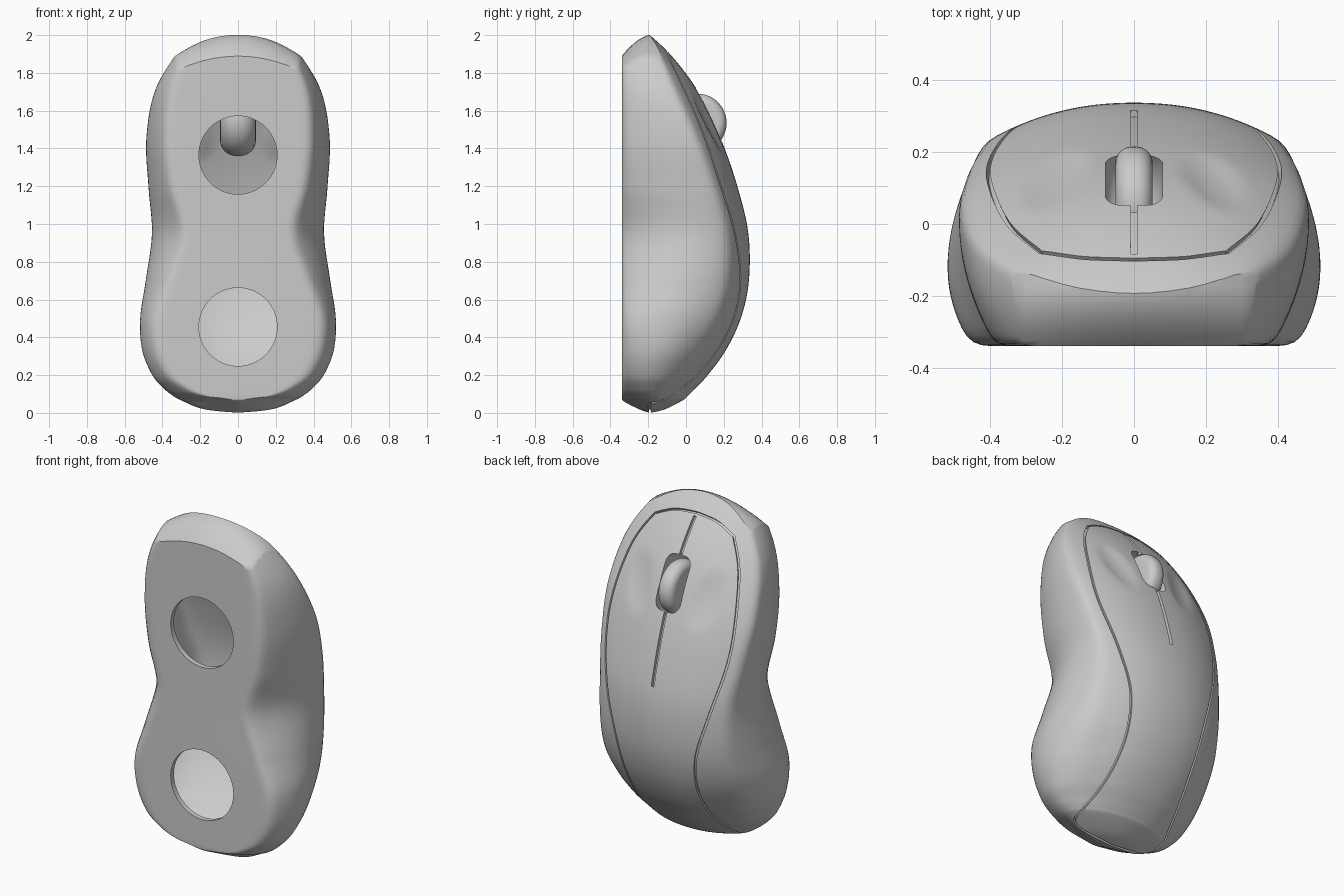
import bpy, bmesh, math
from mathutils import Vector
from mathutils.bvhtree import BVHTree

cube = bpy.data.objects.get("Cube")
if cube:
    bpy.data.objects.remove(cube)

grey = bpy.data.materials.new("plain grey")
grey.use_nodes = True
colour = (.6, .6, .6, 1)
grey.diffuse_color = colour
grey.node_tree.nodes["Principled BSDF"].inputs["Base Color"].default_value = colour

FLOOR = -.34
STEPS = 9
# height, ridge x, ridge y, crown y, widest x, base x, base y
STATIONS = [
    (0, 0, -.19, -.19, 0, 0, -.19),
    (.02, .15, -.17, -.11, .185, 0, -.25),
    (.065, .26, -.1, -.02, .3, .02, -.335),
    (.09, .295, -.08, .01, .345, .18, FLOOR),
    (.13, .33, -.06, .05, .395, .28, FLOOR),
    (.2, .37, -.01, .115, .455, .37, FLOOR),
    (.33, .41, .07, .21, .508, .435, FLOOR),
    (.5, .43, .16, .29, .519, .45, FLOOR),
    (.7, .425, .215, .333, .49, .38, FLOOR),
    (.95, .43, .215, .33, .457, .3, FLOOR),
    (1.2, .465, .15, .272, .475, .36, FLOOR),
    (1.45, .483, .06, .185, .486, .385, FLOOR),
    (1.7, .44, -.05, .065, .442, .36, FLOOR),
    (1.9, .325, -.14, -.085, .327, .27, FLOOR),
    (2.05, .2, -.26, -.25, .2, .12, FLOOR)]


def spline(rows, steps):
    """Smooth run of points through the given rows."""
    out = []
    last = len(rows) - 1
    for i in range(last):
        a, b, c, d = (rows[min(max(k, 0), last)] for k in range(i - 1, i + 3))
        for s in range(steps):
            t = s / steps
            out.append([q + t / 2 * (r - p + t * (2*p - 5*q + 4*r - e + t * (3*(q - r) + e - p)))
                        for p, q, r, e in zip(a, b, c, d)])
    return out + [list(rows[-1])]


def make(name, bm):
    bmesh.ops.recalc_face_normals(bm, faces=bm.faces)
    mesh = bpy.data.meshes.new(name)
    bm.to_mesh(mesh)
    bm.free()
    mesh.materials.append(grey)
    ob = bpy.data.objects.new(name, mesh)
    bpy.context.collection.objects.link(ob)
    return ob


def select(ob):
    bpy.ops.object.select_all(action='DESELECT')
    ob.select_set(True)
    bpy.context.view_layer.objects.active = ob


def cut(ob, cutter):
    select(ob)
    mod = ob.modifiers.new("cut", 'BOOLEAN')
    mod.operation = 'DIFFERENCE'
    mod.solver = 'EXACT'
    mod.object = cutter
    bpy.ops.object.modifier_apply(modifier=mod.name)
    bpy.data.objects.remove(cutter)


def loft(bm, rings, closed=False):
    """Skin a list of equal rings; cap the ends unless closed."""
    rings = [[bm.verts.new(p) for p in ring] for ring in rings]
    n = len(rings[0])
    pairs = list(zip(rings, rings[1:] + rings[:1]))
    for a, b in pairs if closed else pairs[:-1]:
        for i in range(n):
            j = (i + 1) % n
            bm.faces.new((a[i], a[j], b[j], b[i]))
    if not closed:
        bm.faces.new(rings[0])
        bm.faces.new(rings[-1])


def dimple(x, z):
    """Finger hollows on both buttons."""
    dx, dz = abs(x) - .22, z - 1.53
    u, v = dx - .25 * dz, dz + .25 * dx
    return .018 * max(0, 1 - (u / .09) ** 2 - (v / .17) ** 2)


def section(row, inset=0):
    z, xr, yr, yt, wm, wb, yb = row
    xr, wm, wb = (max(0, w - inset) for w in (xr, wm, wb))
    wm = max(wm, xr)
    yr, yt, yb = yr - inset / 2, yt - inset, max(yb, FLOOR) + inset
    # Side bulge that just reaches the widest x
    d = xr - wb
    k = d / 4 + (wm - xr) / 2
    bulge = k + math.sqrt(max(0, k * k - d * d / 16))
    n = 20
    half = [(xr * i / n, yt - (yt - yr) * (i / n) ** 2.2) for i in range(n)]
    for i in range(n + 1):
        t = i / n
        half.append((xr - d * t + 4 * bulge * t * (1 - t), yr + (yb - yr) * t))
    half += [(wb * (1 - .06 * i), yb) for i in range(1, 4)]
    # Soften the ridge and the base edge
    for _ in range(3):
        half[1:-1] = [((a[0] + 2 * b[0] + c[0]) / 4, (a[1] + 2 * b[1] + c[1]) / 4)
                      for a, b, c in zip(half, half[1:], half[2:])]
    half = [(x, y - dimple(x, z) * (i < n)) for i, (x, y) in enumerate(half)]
    zz = .94 + (z - .94) * (1 - 2 * inset)
    return [(x, y, zz) for x, y in half + [(-x, y) for x, y in reversed(half[1:])]]


def shell(name, rows, inset=0):
    bm = bmesh.new()
    loft(bm, [section(r, inset) for r in rows])
    bmesh.ops.remove_doubles(bm, verts=bm.verts, dist=.0004)
    return make(name, bm)


def disc(name, radius, half, rounding, y, z):
    """Upright wheel with rounded rims."""
    bpy.ops.mesh.primitive_cylinder_add(vertices=64, radius=radius, depth=2 * half,
                                        location=(0, y, z), rotation=(0, math.pi / 2, 0))
    ob = bpy.context.object
    ob.name = name
    ob.data.materials.append(grey)
    bevel = ob.modifiers.new("round", 'BEVEL')
    bevel.width = rounding
    bevel.segments = 6
    bpy.ops.object.modifier_apply(modifier=bevel.name)
    return ob


def groove(name, points, half, closed):
    """Square channel that follows the skin."""
    path = []
    for p in points:
        p, n = tree.find_nearest(Vector(p))[:2]
        if not path or (p - path[-1][0]).length > .012:
            path.append((p, n))
    if closed and (path[0][0] - path[-1][0]).length < .012:
        path.pop()
    rings = []
    count = len(path)
    for i, (p, n) in enumerate(path):
        a, b = (i - 1, (i + 1) % count) if closed else (max(i - 1, 0), min(i + 1, count - 1))
        side = (path[b][0] - path[a][0]).cross(n).normalized() * half
        rings.append([p + side + n * .02, p - side + n * .02, p - side - n * .018, p + side - n * .018])
    bm = bmesh.new()
    loft(bm, rings, closed)
    return make(name, bm)


# Body skin with the slanted nose cut off
rows = spline(STATIONS, STEPS)
body = shell("mouse_body", rows)


def nose(x, y):
    t = max(-.06, -.2 - y)
    return 2 - .3 * t - 3.5 * t * t - (1 - 2 * t) * x * x


bm = bmesh.new()
loft(bm, [[(x / 20, y, nose(x / 20, y)) for x in range(-14, 15)] + [(.7, y, 2.5), (-.7, y, 2.5)]
          for y in [-.45 + .025 * j for j in range(37)]])
cut(body, make("nose_cutter", bm))

bm = bmesh.new()
bm.from_mesh(body.data)
tree = BVHTree.FromBMesh(bm)
bm.free()

# Panel seam, button slit
corner = (.26, -.08, 1.85)
seam = [(0, -.1, 1.915), (.14, -.095, 1.9), corner, corner, (.35, 0, 1.69), (.4, .11, 1.42),
        (.395, .18, 1.2), (.335, .265, .92), (.265, .285, .67), (.245, .25, .45),
        (.25, .15, .27), (.265, .02, .15), (.28, -.1, .085), (.26, -.19, .045),
        (.13, -.19, .01), (0, -.19, 0)]
right = spline(seam, 6)
loop = right + [(-x, y, z) for x, y, z in reversed(right[1:-1])]
cut_seam = groove("seam_cutter", loop, .006, True)
crown = [(0, r[3], r[0]) for r in rows if 1.01 < r[0] < 1.915]
cut_slit = groove("slit_cutter", crown, .009, False)

# Hollow inside, leaving a pocket around the wheel
cavity = shell("cavity_cutter", rows[:-STEPS], .03)
cut(cavity, disc("pocket_cutter", .195, .095, .085, .055, 1.555))
cut(body, cavity)
cut(body, cut_seam)
cut(body, cut_slit)
cut(body, disc("well_cutter", .175, .08, .05, .055, 1.545))

# Round openings in the base
for z in (.455, 1.365):
    bpy.ops.mesh.primitive_cylinder_add(vertices=64, radius=.207, depth=.25,
                                        location=(0, -.4, z), rotation=(math.pi / 2, 0, 0))
    cut(body, bpy.context.object)

wheel = disc("scroll_wheel", .155, .052, .045, .06, 1.535)

for ob in (body, wheel):
    select(ob)
    bpy.ops.object.shade_smooth_by_angle(angle=math.radians(35))
